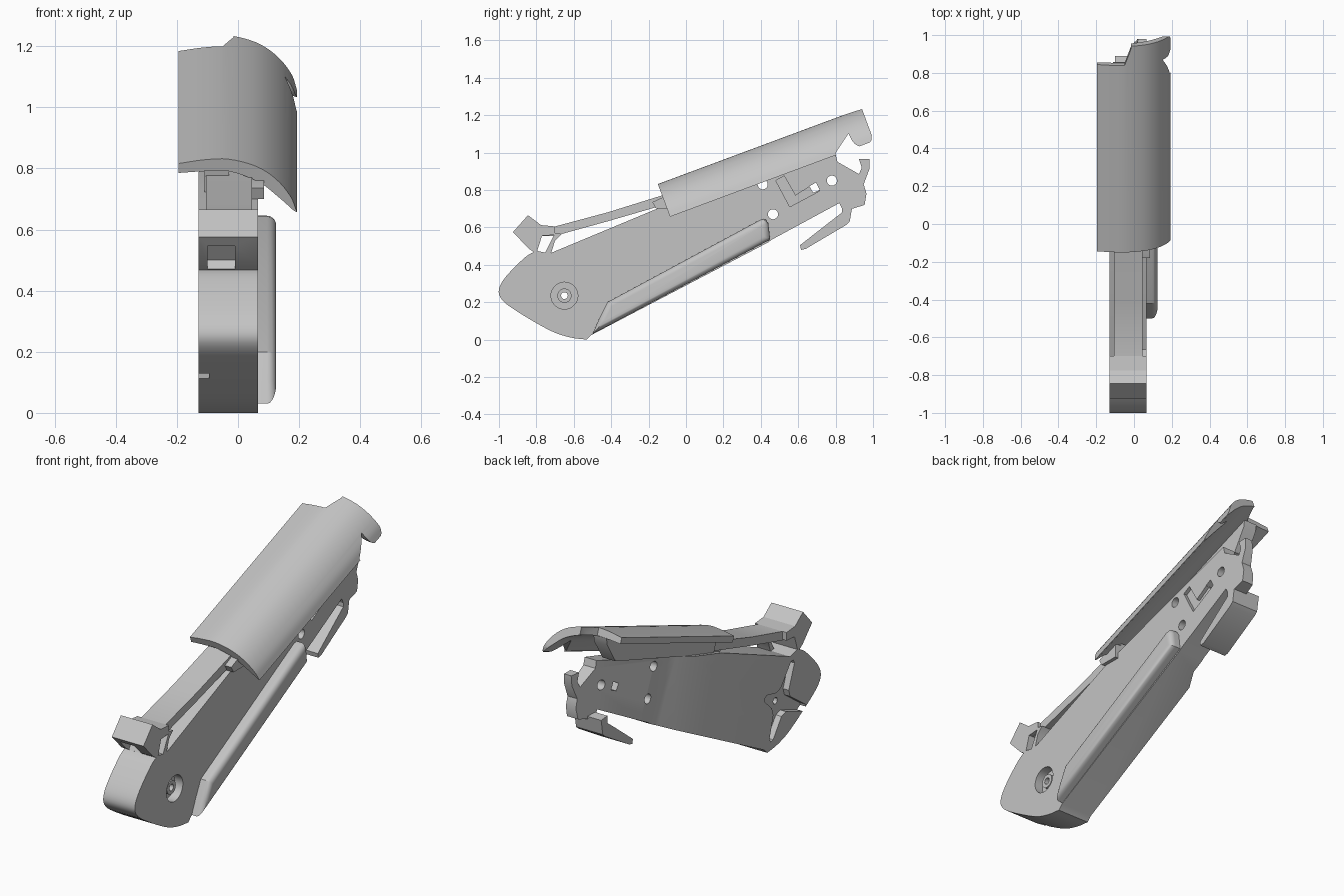
import bpy, bmesh, math
from mathutils import Vector

if "Cube" in bpy.data.objects:
    bpy.data.objects.remove(bpy.data.objects["Cube"])

grey = bpy.data.materials.new("plain_grey")
grey.use_nodes = True
grey.diffuse_color = (0.55, 0.55, 0.55, 1)
grey.node_tree.nodes["Principled BSDF"].inputs["Base Color"].default_value = (0.55, 0.55, 0.55, 1)


# Coordinate frames: each maps a 2D outline plus a depth to a 3D point
def side(a, b, c):
    return Vector((c, a, b))


SLOPE = math.radians(20.4)
CS, SN = math.cos(SLOPE), math.sin(SLOPE)


def tilted(x, t, n):
    return Vector((x, -0.15 + CS * t - SN * n, 0.83 + SN * t + CS * n))


def cover_section(x, n, t):
    return tilted(x, t, n)


def cover_side(t, n, x):
    return tilted(x, t, n)


def cover_plan(x, t, n):
    return tilted(x, t, n)


AXIS = math.radians(26)


def along_body(u, x, v):
    return Vector((x, u * math.cos(AXIS) - v * math.sin(AXIS),
                   u * math.sin(AXIS) + v * math.cos(AXIS)))


def rounded(pts, steps=4):
    """Smooth open path through the points."""
    p = [Vector(q) for q in pts]
    p = [2 * p[0] - p[1]] + p + [2 * p[-1] - p[-2]]
    out = []
    for a, b, c, d in zip(p, p[1:], p[2:], p[3:]):
        for i in range(steps):
            s = i / steps
            out.append(0.5 * (2 * b + (c - a) * s + (2 * a - 5 * b + 4 * c - d) * s ** 2
                              + (3 * b - a - 3 * c + d) * s ** 3))
    return [tuple(q) for q in out] + [tuple(p[-2])]


def prism(name, pts, c0, c1, frame=side):
    bm = bmesh.new()
    low = [bm.verts.new(frame(a, b, c0)) for a, b in pts]
    high = [bm.verts.new(frame(a, b, c1)) for a, b in pts]
    bm.faces.new(low)
    bm.faces.new(high)
    for i in range(len(pts)):
        j = (i + 1) % len(pts)
        bm.faces.new((low[i], low[j], high[j], high[i]))
    bmesh.ops.recalc_face_normals(bm, faces=bm.faces)
    mesh = bpy.data.meshes.new(name)
    bm.to_mesh(mesh)
    bm.free()
    mesh.materials.append(grey)
    obj = bpy.data.objects.new(name, mesh)
    bpy.context.collection.objects.link(obj)
    return obj


def circle(y, z, r, n=28):
    return [(y + r * math.cos(2 * math.pi * i / n), z + r * math.sin(2 * math.pi * i / n))
            for i in range(n)]


def cut(obj, cutter):
    cutter.hide_render = True
    mod = obj.modifiers.new("cut", "BOOLEAN")
    mod.operation, mod.solver, mod.object = "DIFFERENCE", "EXACT", cutter
    bpy.context.view_layer.objects.active = obj
    bpy.ops.object.modifier_apply(modifier=mod.name)
    bpy.data.objects.remove(cutter)


LEFT, RIGHT = -0.13, 0.065

# Main body: rounded nose, long tapered plate, hooked rear end
nose = rounded([(-0.53, 0), (-0.62, 0.012), (-0.73, 0.05), (-0.91, 0.155), (-0.985, 0.215),
                (-1.0, 0.27), (-0.96, 0.34), (-0.86, 0.44), (-0.8, 0.475)])
rear = [(-0.73, 0.46), (-0.13, 0.71), (0.80, 0.99), (0.81, 0.95), (0.925, 0.885),
        (0.94, 0.92), (0.925, 0.965), (0.98, 0.965), (0.98, 0.91), (0.95, 0.83),
        (0.965, 0.78), (0.955, 0.72), (0.89, 0.7), (0.84, 0.69), (0.82, 0.73),
        (0.46, 0.535), (0.44, 0.52), (-0.505, 0.025)]
body = prism("main_body", nose + rear, LEFT, RIGHT)
cut(body, prism("thinning_cutter", [(0.455, LEFT - 0.001), (0.55, -0.09), (0.73, -0.09),
                                    (1.5, 0.06), (1.5, -0.4), (0.455, -0.4)], -1, 1.5, along_body))

# Pivot recess, star recess, plate holes and the angled slot
PY, PZ = -0.65, 0.235
cut(body, prism("pivot_cutter", circle(PY, PZ, 0.072), 0.015, 0.2))
star = []
tips = [(-0.76, 0.43), (-0.87, 0.12), (-0.56, 0.05), (-0.51, 0.31)]
for i, tip in enumerate(tips):
    d = (Vector(tip) - Vector((PY, PZ)))
    s = Vector((-d.y, d.x)).normalized() * 0.018
    c = Vector((PY, PZ))
    root = c + d.normalized() * 0.07
    star += [tuple(root - s * 2.2), tuple(c + d * 0.94 - s), tuple(c + d),
             tuple(c + d * 0.94 + s), tuple(root + s * 2.2)]
cut(body, prism("star_cutter", star, -0.3, -0.095))
cut(body, prism("pivot_bore_cutter", circle(PY, PZ, 0.018), -0.4, 0.4))
for y, z in [(0.41, 0.83), (0.465, 0.67), (0.78, 0.85)]:
    cut(body, prism("hole_cutter", circle(y, z, 0.027, 20), -0.4, 0.4))
cut(body, prism("slot_cutter", [(0.48, 0.85), (0.555, 0.71), (0.715, 0.795), (0.695, 0.84),
                                (0.585, 0.77), (0.525, 0.875)], 0.045, 0.2))
cut(body, prism("window_cutter", [(0.66, 0.82), (0.68, 0.785), (0.715, 0.8), (0.695, 0.84)],
                -0.4, 0.4))

# Pivot boss
boss = prism("pivot_boss", circle(PY, PZ, 0.038), 0.0, 0.045)
cut(boss, prism("boss_cutter", circle(PY, PZ, 0.018), -0.4, 0.4))

# Rounded side pod
pod = prism("side_pod", [(-0.5, 0.03), (-0.465, 0.11), (-0.42, 0.2), (0.40, 0.642), (0.425, 0.645),
                         (0.44, 0.62), (0.45, 0.535)], 0.03, 0.125)
bm = bmesh.new()
bm.from_mesh(pod.data)
edges = [e for e in bm.edges if all(v.co.x > 0.12 for v in e.verts)]
bmesh.ops.bevel(bm, geom=edges, offset=0.042, segments=5, profile=0.5, affect="EDGES",
                clamp_overlap=True)
bm.to_mesh(pod.data)
bm.free()

# Curved top cover with a stepped rear edge and a rounded side lobe
outer = rounded([(-0.195, -0.015), (-0.11, -0.002), (-0.03, 0), (0.06, -0.025),
                 (0.125, -0.07), (0.172, -0.13), (0.193, -0.185)])
inner = rounded([(0.183, -0.18), (0.13, -0.13), (0.065, -0.078), (-0.03, -0.042),
                 (-0.11, -0.042), (-0.195, -0.048)])
cover = prism("top_cover", outer + inner, 0, 1.163, cover_section)
cut(cover, prism("rear_step_cutter", [(-0.3, 1.055), (-0.05, 1.055), (-0.015, 1.15),
                                      (-0.015, 1.3), (-0.3, 1.3)], -0.4, 0.2, cover_plan))
lobe = rounded([(1.05, -0.10), (1.056, -0.15), (1.08, -0.185), (1.115, -0.194),
                (1.15, -0.178), (1.164, -0.15)])
cut(cover, prism("lobe_cutter", [(0.946, -0.3), (0.946, -0.175)] + lobe
                 + [(1.3, -0.14), (1.3, -0.3)], 0.05, 0.3, cover_side))

# Liner carrying the cover on the body
prism("cover_liner", [(0.02, -0.13), (0.02, -0.04), (1.06, -0.04), (1.04, -0.075),
                      (0.93, -0.16)], -0.11, -0.03, cover_side)

# Release lever: finger block, legs, strut and bracket
knob = prism("lever_block", [(-0.925, 0.575), (-0.845, 0.665), (-0.775, 0.612), (-0.70, 0.605),
                             (-0.70, 0.56), (-0.77, 0.555), (-0.80, 0.46), (-0.84, 0.485)],
             LEFT, RIGHT)
cut(knob, prism("opening_cutter", [(-0.96, 0.48), (-0.87, 0.575), (-0.8, 0.5), (-0.85, 0.42)],
                -0.1, -0.01))
prism("lever_leg", [(-0.70, 0.57), (-0.665, 0.565), (-0.70, 0.53), (-0.725, 0.45),
                    (-0.76, 0.45)], -0.015, RIGHT)
prism("lever_strut", [(-0.78, 0.61), (-0.70, 0.605), (-0.42, 0.68), (-0.05, 0.795),
                      (-0.05, 0.74), (-0.41, 0.635), (-0.70, 0.555), (-0.78, 0.555)], -0.105, 0.045)
prism("strut_bracket", [(-0.18, 0.735), (-0.125, 0.76), (-0.05, 0.78), (-0.05, 0.70),
                        (-0.16, 0.70)], -0.1, 0.085)

# Rear tongue
prism("rear_tongue", [(0.89, 0.715), (0.875, 0.63), (0.855, 0.612), (0.64, 0.485), (0.615, 0.48),
                      (0.61, 0.505), (0.77, 0.63), (0.835, 0.68), (0.835, 0.72)], -0.1, RIGHT)

# Smooth curved faces, keep hard edges
bpy.ops.object.select_all(action="DESELECT")
for obj in bpy.context.collection.objects:
    if obj.type == "MESH" and grey.name in obj.data.materials:
        obj.select_set(True)
        bpy.context.view_layer.objects.active = obj
bpy.ops.object.shade_smooth_by_angle(angle=math.radians(30))
